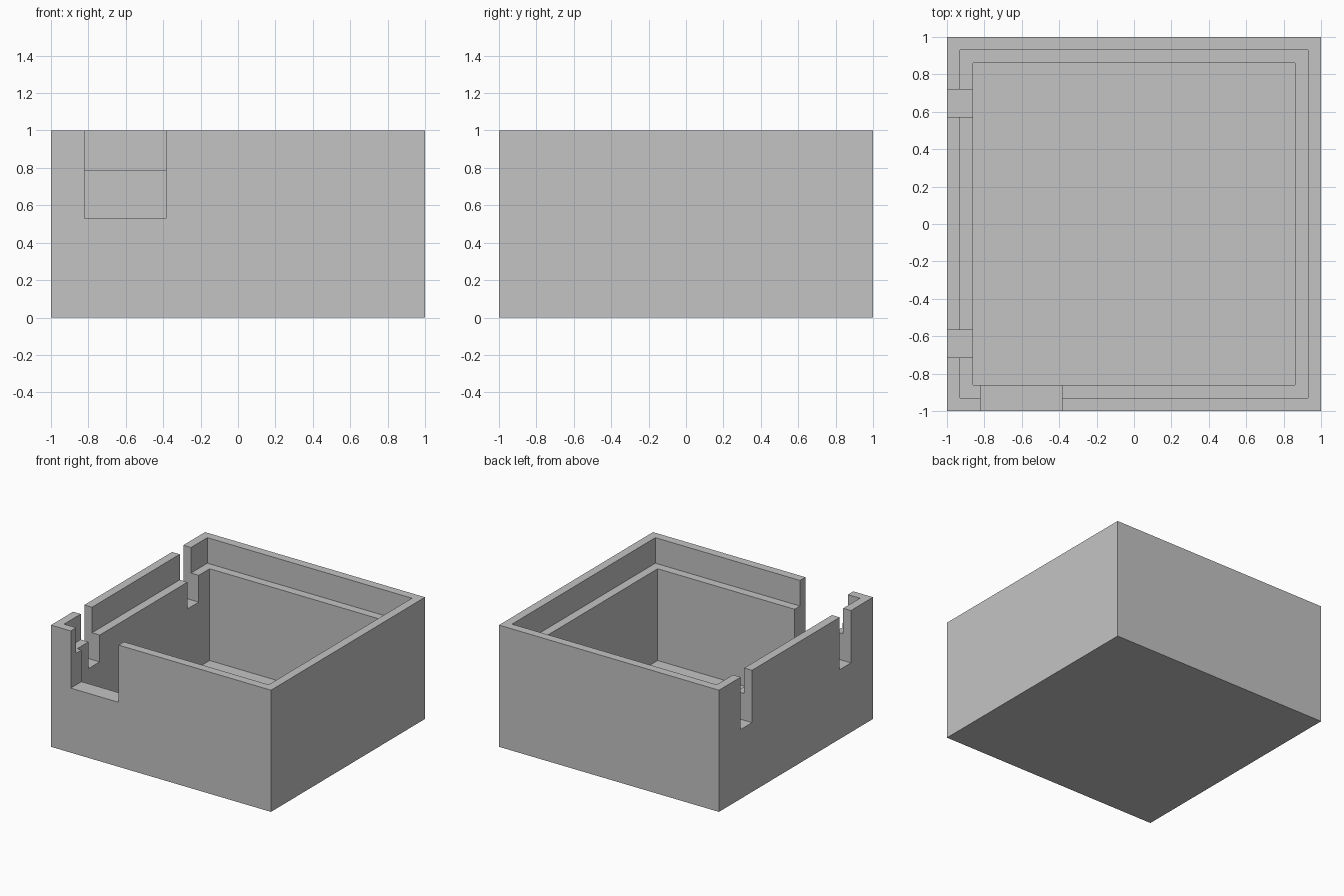
import bpy
import bmesh

old = bpy.data.objects.get("Cube")
if old:
    bpy.data.objects.remove(old, do_unlink=True)

grey = bpy.data.materials.new("plain grey")
grey.use_nodes = True
colour = (0.55, 0.55, 0.55, 1)
grey.diffuse_color = colour
grey.node_tree.nodes["Principled BSDF"].inputs["Base Color"].default_value = colour


def block(name, low, high):
    """Axis-aligned box between two opposite corners."""
    bm = bmesh.new()
    bmesh.ops.create_cube(bm, size=1)
    for v in bm.verts:
        v.co = [lo if c < 0 else hi for c, lo, hi in zip(v.co, low, high)]
    mesh = bpy.data.meshes.new(name)
    bm.to_mesh(mesh)
    bm.free()
    mesh.materials.append(grey)
    obj = bpy.data.objects.new(name, mesh)
    bpy.context.collection.objects.link(obj)
    return obj


def cut(target, name, low, high):
    """Subtract a box from the target and discard the cutter."""
    cutter = block(name, low, high)
    cutter.hide_render = True
    mod = target.modifiers.new(name, "BOOLEAN")
    mod.operation = "DIFFERENCE"
    mod.solver = "EXACT"
    mod.object = cutter
    bpy.context.view_layer.objects.active = target
    bpy.ops.object.modifier_apply(modifier=mod.name)
    bpy.data.objects.remove(cutter, do_unlink=True)


INNER, RIM = 0.86, 0.93      # half-widths of the cavity and of the lid recess
FLOOR, LEDGE = 0.036, 0.79   # heights of the floor and of the lid ledge
ABOVE, OUT = 1.2, -1.2       # overshoot beyond the shell
INSIDE = -0.8                # cutters end inside the cavity

# Open box with a stepped rim
box = block("open_box", (-1, -1, 0), (1, 1, 1))
cut(box, "cavity", (-INNER, -INNER, FLOOR), (INNER, INNER, ABOVE))
cut(box, "lid_recess", (-RIM, -RIM, LEDGE), (RIM, RIM, ABOVE))

# Wide notch in the front wall
cut(box, "front_notch", (-0.82, OUT, 0.53), (-0.385, INSIDE, ABOVE))

# Two narrow slots in the right wall
for name, y in (("rear_slot", 0.645), ("fore_slot", -0.64)):
    cut(box, name, (OUT, y - 0.073, 0.57), (INSIDE, y + 0.073, ABOVE))
